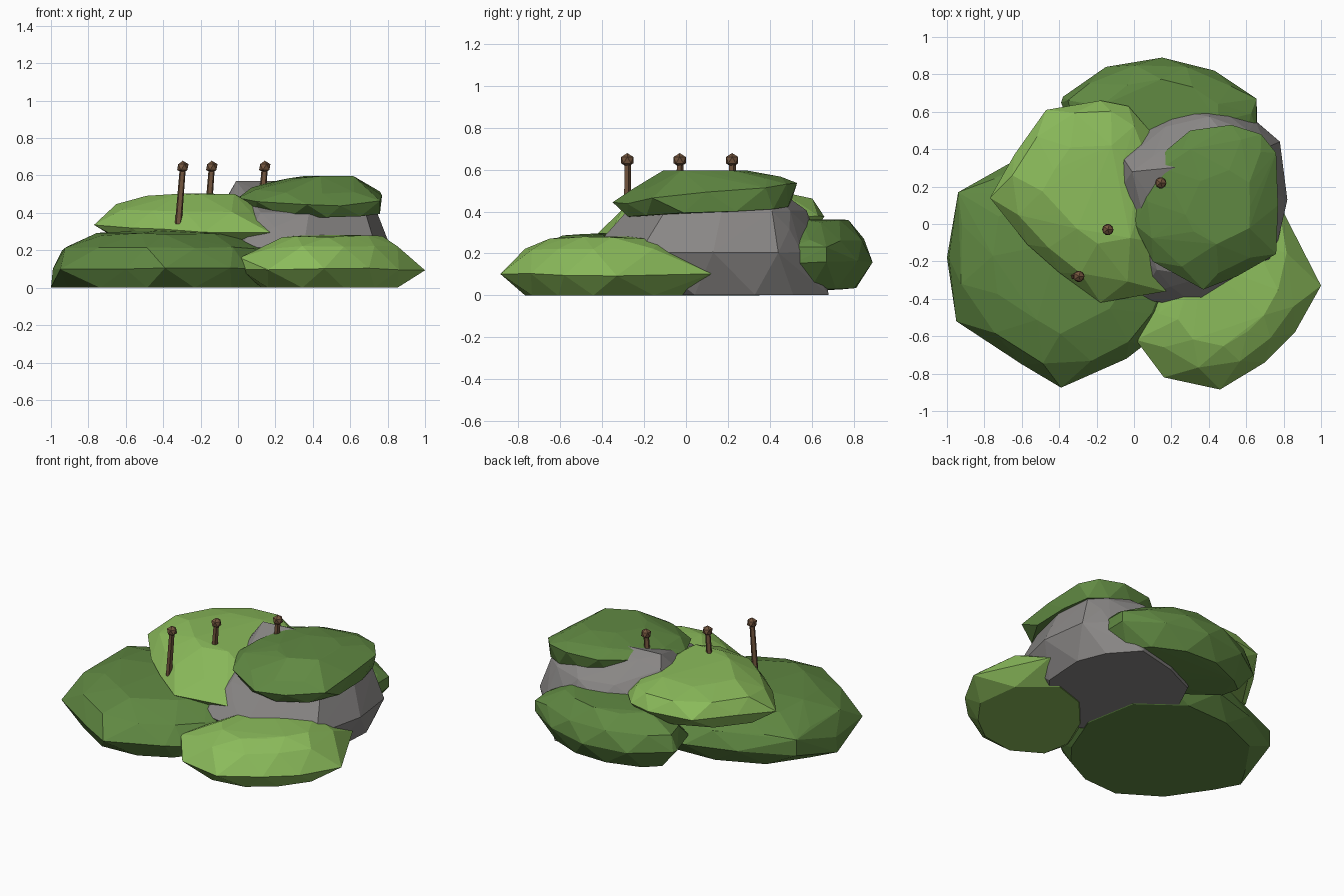
import bpy, bmesh, random
from mathutils import Vector

random.seed(4)


def material(name, rgb):
    m = bpy.data.materials.new(name)
    m.diffuse_color = (*rgb, 1)
    return m


LIGHT = material("light_moss", (0.26, 0.50, 0.105))
DARK = material("dark_moss", (0.118, 0.25, 0.055))
STONE = material("stone", (0.25, 0.24, 0.235))
BROWN = material("stem_brown", (0.17, 0.09, 0.047))


def finish(bm, name, mat):
    bmesh.ops.recalc_face_normals(bm, faces=bm.faces[:])
    me = bpy.data.meshes.new(name)
    bm.to_mesh(me)
    bm.free()
    ob = bpy.data.objects.new(name, me)
    me.materials.append(mat)
    bpy.context.collection.objects.link(ob)
    return ob


def clump(name, mat, center, outline, levels, extra=()):
    """Faceted lump: plan outline repeated at levels (scale, z, dx, dy, tilt), hulled."""
    cx, cy = center
    n = len(outline)
    widest = max(range(len(levels)), key=lambda i: levels[i][0])
    bm = bmesh.new()
    for k, (s, z, dx, dy, tilt) in enumerate(levels):
        for i in range(n):
            p = Vector(outline[i])
            if (k - widest) % 2:  # stagger alternate rings for triangular facets
                p = (p + Vector(outline[(i + 1) % n])) / 2
            x = cx + (p.x - cx) * s + dx
            y = cy + (p.y - cy) * s + dy
            j = random.uniform(-0.008, 0.008) if z > 0.01 else 0
            bm.verts.new((x, y, z + tilt * (y - cy) + j))
    for p in extra:
        bm.verts.new(p)
    res = bmesh.ops.convex_hull(bm, input=bm.verts[:])
    junk = {v for v in res["geom_interior"] + res["geom_unused"]
            if isinstance(v, bmesh.types.BMVert)}
    bmesh.ops.delete(bm, geom=list(junk), context='VERTS')
    return finish(bm, name, mat)


# Central boulder
clump("boulder", STONE, (0.3, 0.08),
      [(0.82, 0.13), (0.78, 0.44), (0.65, 0.55), (0.38, 0.65), (0.08, 0.58), (-0.15, 0.4),
       (-0.2, 0.0), (0.02, -0.4), (0.35, -0.45), (0.74, -0.22)],
      [(0.87, 0.003, -0.01, 0.07, 0), (1.0, 0.21, 0, 0, 0), (0.9, 0.32, 0, 0.04, 0),
       (0.78, 0.40, 0.04, 0.05, 0.0)],
      [(-0.01, 0.28, 0.57), (-0.05, 0.34, 0.50), (0.1, 0.36, 0.535), (0.6, 0.34, 0.572),
       (0.5, 0.68, 0.003)])

# Large dark moss, front left
clump("moss_front_left", DARK, (-0.4, -0.23),
      [(-0.99, -0.18), (-0.94, 0.17), (-0.62, 0.35), (-0.3, 0.45), (0.08, 0.38), (0.3, 0.0),
       (0.22, -0.4), (0.05, -0.65), (-0.04, -0.72), (-0.39, -0.875), (-0.6, -0.75), (-0.95, -0.52)],
      [(0.9, 0.0, 0, 0, 0), (1.0, 0.1, 0, 0, 0), (0.92, 0.215, 0, 0.02, 0),
       (0.6, 0.285, 0, 0.03, 0)],
      [(-1.0, -0.18, 0.0), (-0.94, 0.17, 0.2), (-0.94, -0.52, 0.1), (-0.4, -0.1, 0.31)])

# Light moss, front right
clump("moss_front_right", LIGHT, (0.5, -0.38),
      [(1.0, -0.33), (0.86, -0.58), (0.7, -0.74), (0.46, -0.885), (0.16, -0.82), (0.01, -0.62),
       (0.08, -0.38), (0.25, -0.05), (0.5, 0.1), (0.77, 0.12)],
      [(0.82, 0.0, 0, 0, 0), (1.0, 0.1, 0, 0, 0), (0.82, 0.215, 0, 0, 0),
       (0.54, 0.275, 0, 0, 0)],
      [(0.01, -0.62, 0.16)])

# Light moss, upper left
clump("moss_upper_left", LIGHT, (-0.25, 0.13),
      [(-0.77, 0.14), (-0.64, 0.37), (-0.47, 0.61), (-0.18, 0.66), (-0.03, 0.63), (0.1, 0.48),
       (0.2, 0.05), (0.17, -0.36), (-0.18, -0.42), (-0.4, -0.26), (-0.57, -0.11)],
      [(0.9, 0.27, 0, 0, 0.05), (1.0, 0.34, 0, 0, 0.08), (0.88, 0.43, 0, 0.02, 0.07),
       (0.5, 0.495, 0.02, 0.04, 0)])

# Dark moss cap, upper right
clump("moss_cap", DARK, (0.39, 0.09),
      [(0.0, 0.0), (0.05, 0.25), (0.18, 0.4), (0.3, 0.5), (0.52, 0.53), (0.68, 0.48),
       (0.76, 0.38), (0.77, 0.1), (0.76, -0.16), (0.55, -0.28), (0.37, -0.35), (0.1, -0.2)],
      [(0.93, 0.395, 0.02, 0.01, 0.07), (1.0, 0.485, 0, 0, 0.11),
       (0.87, 0.53, 0, 0, 0.08), (0.45, 0.59, 0.06, 0, 0)],
      [(0.3, 0.4, 0.575), (0.15, 0.3, 0.56)])

# Dark moss, back
clump("moss_back", DARK, (0.14, 0.6),
      [(-0.39, 0.65), (-0.38, 0.68), (-0.15, 0.84), (0.15, 0.89), (0.43, 0.82), (0.655, 0.67),
       (0.66, 0.51), (0.58, 0.36), (0.1, 0.28), (-0.3, 0.4)],
      [(0.8, 0.03, 0, 0, 0), (1.0, 0.16, 0, 0, 0), (0.94, 0.265, 0, 0, 0),
       (0.6, 0.355, 0, 0.0, 0)],
      [(0.655, 0.67, 0.23), (0.655, 0.5, 0.23)])

# Three sprouts: leaning stem with a faceted head
for i, (x, y, base) in enumerate([(-0.295, -0.28, 0.34), (-0.14, -0.03, 0.44), (0.143, 0.22, 0.5)]):
    foot, tip = Vector((x - 0.08 * (0.64 - base), y, base)), Vector((x, y, 0.645))
    rot = Vector((0, 0, 1)).rotation_difference(tip - foot).to_matrix()
    bm = bmesh.new()
    bmesh.ops.create_cone(bm, cap_ends=True, segments=5, radius1=0.019, radius2=0.017,
                          depth=(tip - foot).length)
    bmesh.ops.rotate(bm, matrix=rot, verts=bm.verts[:])
    bmesh.ops.translate(bm, vec=(foot + tip) / 2, verts=bm.verts[:])
    finish(bm, f"sprout_stem_{i + 1}", BROWN)
    bm = bmesh.new()
    bmesh.ops.create_icosphere(bm, subdivisions=1, radius=0.034)
    bmesh.ops.translate(bm, vec=tip, verts=bm.verts[:])
    finish(bm, f"sprout_head_{i + 1}", BROWN)
